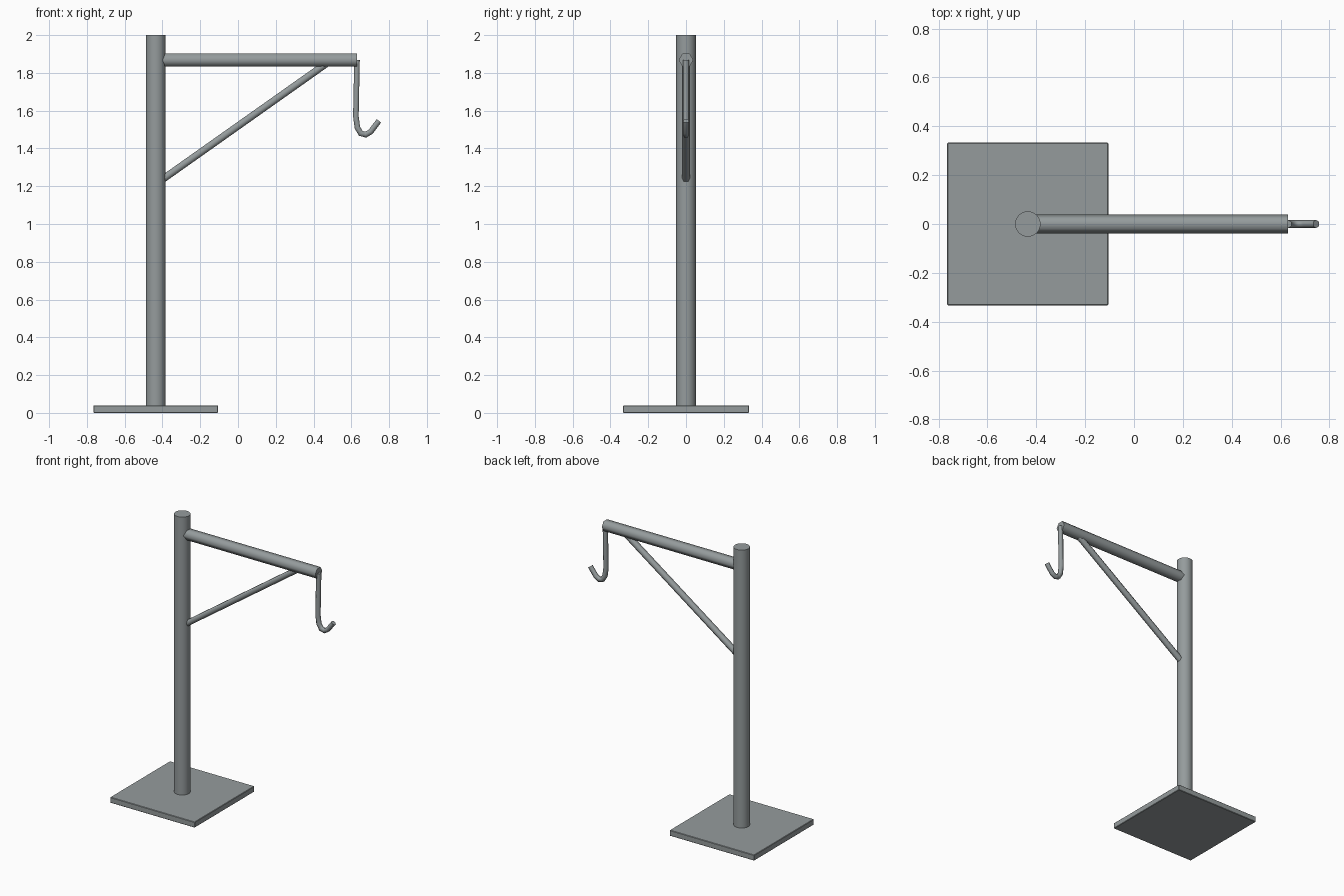
import bpy, bmesh, math
from mathutils import Vector

cube = bpy.data.objects.get("Cube")
if cube:
    bpy.data.objects.remove(cube, do_unlink=True)

steel = bpy.data.materials.new("grey_steel")
steel.use_nodes = True
colour = (0.30, 0.33, 0.335, 1)
steel.diffuse_color = colour
steel.node_tree.nodes["Principled BSDF"].inputs["Base Color"].default_value = colour


def finish(name, bm, smooth=True):
    bmesh.ops.recalc_face_normals(bm, faces=bm.faces)
    mesh = bpy.data.meshes.new(name)
    bm.to_mesh(mesh)
    bm.free()
    mesh.materials.append(steel)
    obj = bpy.data.objects.new(name, mesh)
    bpy.context.collection.objects.link(obj)
    if smooth:
        bpy.ops.object.select_all(action='DESELECT')
        obj.select_set(True)
        bpy.context.view_layer.objects.active = obj
        bpy.ops.object.shade_smooth_by_angle(angle=math.radians(65))
    return obj


def tube(name, path, radius, sides=6):
    """Sweep a regular section along an (x, z) path with mitred joints."""
    pts = [Vector(p) for p in path]
    dirs = [(b - a).normalized() for a, b in zip(pts, pts[1:])]
    bm = bmesh.new()
    rings = []
    for i, p in enumerate(pts):
        before, after = dirs[max(i - 1, 0)], dirs[min(i, len(dirs) - 1)]
        t = (before + after).normalized()
        normal = Vector((-t.y, t.x)) / t.dot(before)
        ring = []
        for k in range(sides):
            a = math.tau * k / sides
            q = p + normal * radius * math.sin(a)
            ring.append(bm.verts.new((q.x, radius * math.cos(a), q.y)))
        rings.append(ring)
    for r0, r1 in zip(rings, rings[1:]):
        for k in range(sides):
            n = (k + 1) % sides
            bm.faces.new((r0[k], r0[n], r1[n], r1[k]))
    bm.faces.new(rings[0])
    bm.faces.new(rings[-1])
    return finish(name, bm)


POLE_X = -0.435

# Square foot plate with slightly softened edges
bm = bmesh.new()
bmesh.ops.create_cube(bm, size=1)
for v in bm.verts:
    v.co = (POLE_X + v.co.x * 0.66, v.co.y * 0.666, 0.02 + v.co.z * 0.04)
bmesh.ops.bevel(bm, geom=bm.edges[:], offset=0.003, segments=1, affect='EDGES')
finish("base_plate", bm, smooth=False)

# Upright, arm and diagonal brace
tube("upright_pole", [(POLE_X, 0.03), (POLE_X, 2.0)], 0.052, 32)
tube("horizontal_arm", [(-0.40, 1.868), (0.63, 1.868)], 0.039)
tube("diagonal_brace", [(-0.42, 1.222), (0.49, 1.865)], 0.022)

# Hanging hook
tube("hook", [(0.63, 1.868), (0.624, 1.57), (0.632, 1.51), (0.65, 1.48),
              (0.676, 1.473), (0.702, 1.488), (0.746, 1.546)], 0.017)
